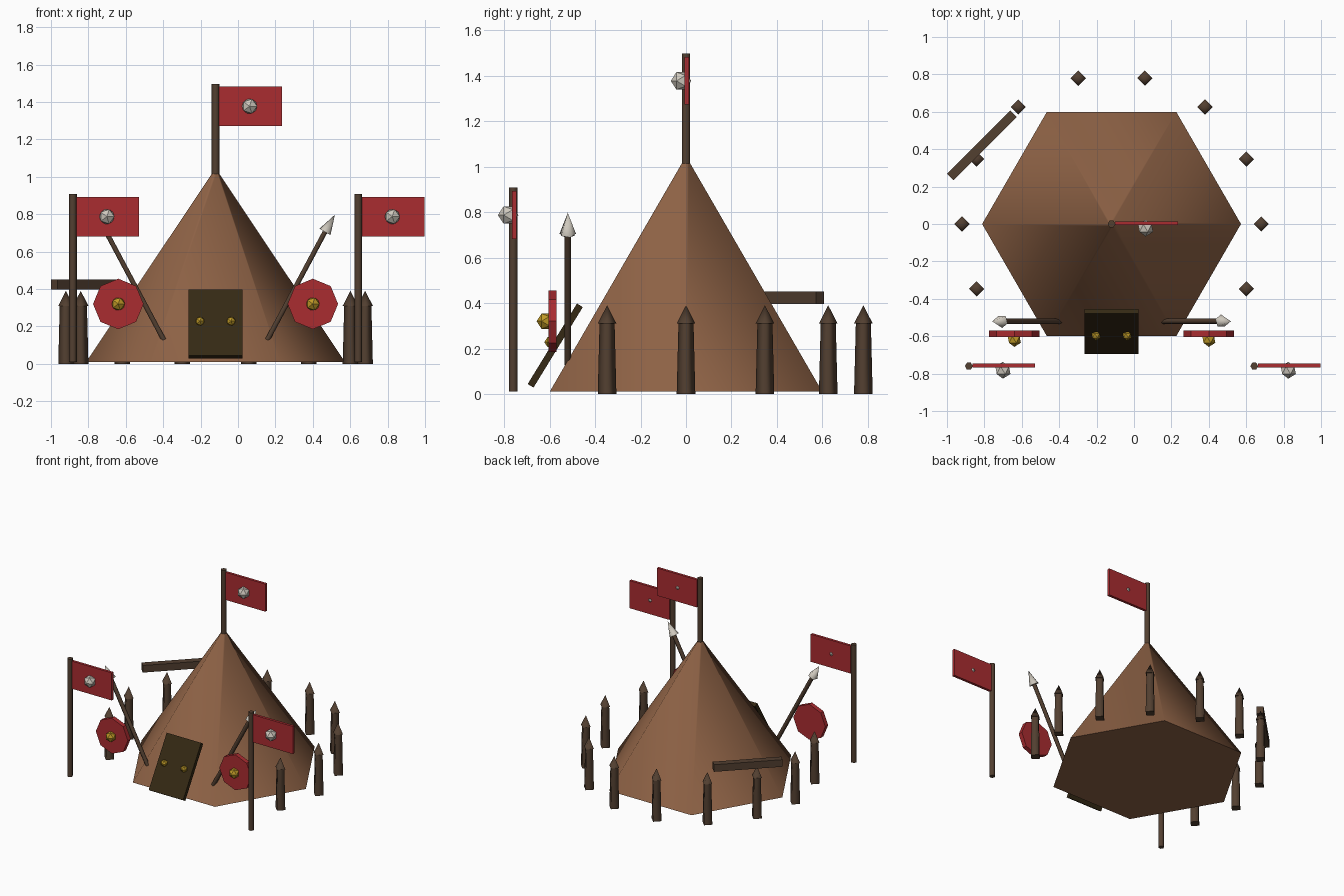
import bpy, bmesh, math
from mathutils import Vector, Matrix

cube = bpy.data.objects.get("Cube")
if cube:
    bpy.data.objects.remove(cube, do_unlink=True)

CX = -0.12  # axis of the tent, also the mirror line of the paired props


def material(name, r, g, b):
    m = bpy.data.materials.new(name)
    m.use_nodes = True
    m.diffuse_color = (r, g, b, 1)
    for n in m.node_tree.nodes:
        if n.type == 'BSDF_PRINCIPLED':
            n.inputs["Base Color"].default_value = (r, g, b, 1)
            n.inputs["Roughness"].default_value = 0.9
    return m


HIDE = material("tan hide", 0.27, 0.122, 0.06)
WOOD = material("dark wood", 0.085, 0.05, 0.03)
DOOR = material("door wood", 0.035, 0.022, 0.007)
RED = material("red cloth", 0.40, 0.025, 0.03)
STEEL = material("pale metal", 0.62, 0.58, 0.51)
GOLD = material("gold", 0.52, 0.32, 0.02)


def finish(name, bm, mat):
    bmesh.ops.recalc_face_normals(bm, faces=bm.faces)
    me = bpy.data.meshes.new(name)
    bm.to_mesh(me)
    bm.free()
    me.materials.append(mat)
    ob = bpy.data.objects.new(name, me)
    bpy.context.collection.objects.link(ob)
    return ob


def taper(name, start, end, r0, r1, sides, mat, smooth=True):
    """Prism or cone between two points; sides smooth, caps flat."""
    a, b = Vector(start), Vector(end)
    axis = b - a
    bm = bmesh.new()
    dirs = [Vector((math.cos(math.tau * i / sides), math.sin(math.tau * i / sides), 0))
            for i in range(sides)]
    low = [bm.verts.new(d * r0) for d in dirs]
    caps = [bm.faces.new(low)]
    top = Vector((0, 0, axis.length))
    if r1 > 0:
        high = [bm.verts.new(d * r1 + top) for d in dirs]
        caps.append(bm.faces.new(high))
    else:
        high = [bm.verts.new(top)] * sides
    for i in range(sides):
        j = (i + 1) % sides
        ring = [low[i], low[j], high[j]]
        if r1 > 0:
            ring.append(high[i])
        bm.faces.new(ring).smooth = smooth
    for cap in caps:
        for e in cap.edges:
            e.smooth = False
    rot = Matrix.Identity(4)
    if axis.normalized().z < 0.999:
        rot = axis.to_track_quat('Z', 'Y').to_matrix().to_4x4()
    bm.transform(Matrix.Translation(a) @ rot)
    return finish(name, bm, mat)


def box(name, centre, size, mat, rot=Matrix.Identity(4)):
    bm = bmesh.new()
    bmesh.ops.create_cube(bm, size=1)
    bm.transform(Matrix.Translation(centre) @ rot @ Matrix.Diagonal((*size, 1)))
    return finish(name, bm, mat)


def stud(name, centre, radius, mat):
    bm = bmesh.new()
    bmesh.ops.create_icosphere(bm, subdivisions=1, radius=radius)
    bm.transform(Matrix.Translation(centre) @ Matrix.Rotation(math.pi / 2, 4, 'X'))
    return finish(name, bm, mat)


def banner(name, x, y, bottom, top):
    taper(name + "_pole", (x, y, bottom), (x, y, top), 0.021, 0.021, 6, WOOD)
    box(name + "_cloth", (x + 0.187, y + 0.004, top - 0.12), (0.336, 0.02, 0.21), RED)
    stud(name + "_emblem", (x + 0.182, y - 0.022, top - 0.12), 0.045, STEEL)


# Tent
taper("tent", (CX, 0, 0.01), (CX, 0, 1.025), 0.692, 0.014, 6, HIDE)

# Banners on the tent top and either side of the entrance
banner("tent_banner", CX, 0, 0.9, 1.497)
banner("right_banner", -0.883, -0.76, 0.01, 0.907)
banner("left_banner", 0.643, -0.76, 0.01, 0.907)

# Leaning door flap with two knobs
box("door", (CX, -0.575, 0.213), (0.29, 0.03, 0.415), DOOR,
    Matrix.Rotation(math.radians(-31.5), 4, 'X'))
for side, label in ((-1, "right"), (1, "left")):
    stud(label + "_door_knob", (CX + side * 0.083, -0.597, 0.228), 0.026, GOLD)

    # Shield with boss
    sx = CX + side * 0.52
    taper(label + "_shield", (sx, -0.57, 0.32), (sx, -0.604, 0.32),
          0.135, 0.135, 8, RED, smooth=False)
    stud(label + "_shield_boss", (sx, -0.618, 0.32), 0.039, GOLD)

    # Slanted spear
    neck = (CX + side * 0.585, -0.52, 0.705)
    taper(label + "_spear_shaft", (CX + side * 0.277, -0.52, 0.128), neck,
          0.015, 0.015, 6, WOOD)
    taper(label + "_spear_head", neck, (CX + side * 0.638, -0.52, 0.797),
          0.036, 0, 5, STEEL)

# Palisade, open towards the entrance
for i in range(-1, 9):
    a = math.tau * i / 14
    x, y = CX + 0.8 * math.cos(a), 0.8 * math.sin(a)
    taper("palisade_post", (x, y, 0), (x, y, 0.315), 0.041, 0.033, 4, WOOD)
    taper("palisade_point", (x, y, 0.31), (x, y, 0.39), 0.041, 0, 4, WOOD)

# Loose crossbeam over the back posts
box("crossbeam", (-0.813, 0.42, 0.423), (0.48, 0.05, 0.054), WOOD,
    Matrix.Rotation(math.radians(45), 4, 'Z'))
